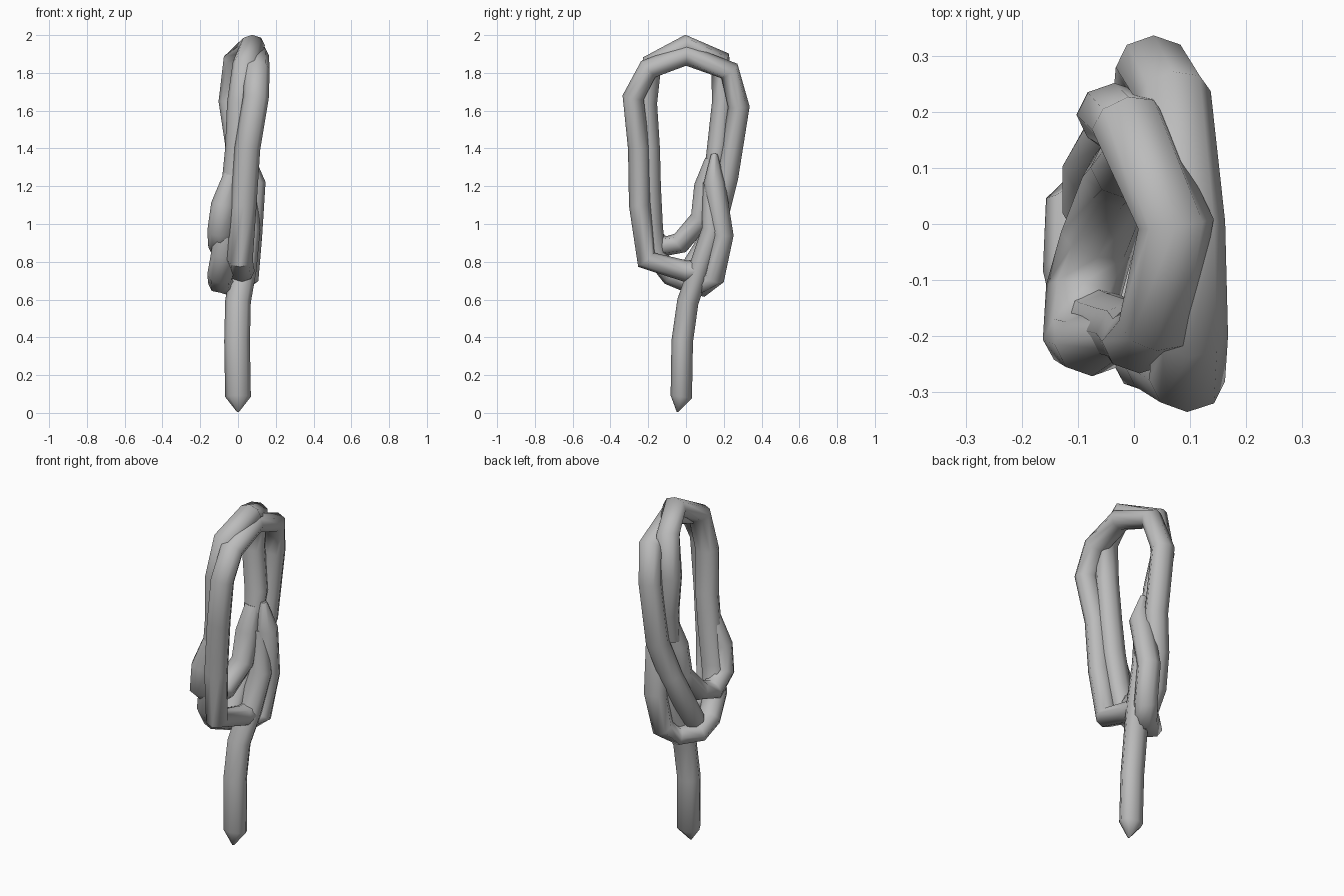
import bpy
import bmesh
from math import cos, sin, tau
from mathutils import Vector

cube = bpy.data.objects.get("Cube")
if cube:
    bpy.data.objects.remove(cube, do_unlink=True)

grey = bpy.data.materials.new("rope grey")
grey.use_nodes = True
colour = (0.5, 0.5, 0.5, 1)
grey.diffuse_color = colour
grey.node_tree.nodes["Principled BSDF"].inputs["Base Color"].default_value = colour

SIDES = 8
WIDTH, DEPTH = .068, .057


def rope(name, path, tips=(1, 1)):
    """Slightly flattened tube along a path; tips scales the two end rings."""
    points = [Vector(p) for p in path]
    last = len(points) - 1
    bm = bmesh.new()
    rings = []
    for i, centre in enumerate(points):
        before = (centre - points[max(i - 1, 0)]).normalized()
        after = (points[min(i + 1, last)] - centre).normalized()
        along = (before + after).normalized()
        # The wide axis of the section stays close to the x axis
        side = (Vector((1, 0, 0)) - along * along.x).normalized()
        normal = along.cross(side)
        size = tips[0] if i == 0 else tips[1] if i == last else 1
        rings.append([bm.verts.new(centre
                                   + side * (WIDTH * size * cos(tau * k / SIDES))
                                   + normal * (DEPTH * size * sin(tau * k / SIDES)))
                      for k in range(SIDES)])
    for low, high in zip(rings, rings[1:]):
        for k in range(SIDES):
            n = (k + 1) % SIDES
            bm.faces.new((low[k], low[n], high[n], high[k]))
    bm.faces.new(rings[0][::-1])
    bm.faces.new(rings[-1])
    bmesh.ops.recalc_face_normals(bm, faces=bm.faces)
    mesh = bpy.data.meshes.new(name)
    bm.to_mesh(mesh)
    bm.free()
    mesh.materials.append(grey)
    obj = bpy.data.objects.new(name, mesh)
    bpy.context.collection.objects.link(obj)
    bpy.ops.object.select_all(action="DESELECT")
    obj.select_set(True)
    bpy.context.view_layer.objects.active = obj
    bpy.ops.object.shade_smooth_by_angle(angle=1.0)


# Large loop, from the knot up the front, over the top and down the back
rope("outer_loop", [
    (.02, .06, .75), (.02, 0, .75), (.01, -.21, .81), (.03, -.245, 1.1),
    (.05, -.25, 1.4), (.095, -.28, 1.67), (.1, -.2, 1.82), (.095, 0, 1.895),
    (.07, .23, 1.81), (.035, .28, 1.62), (.03, .22, 1.25), (-.02, .17, 1.05),
    (-.06, .1, .88), (-.06, .02, .75)])

# Second loop, wrapped under the knot, up the front and over the top
rope("inner_loop", [
    (.06, .15, 1.37), (.078, .15, 1.22), (.06, .195, .94), (.045, .15, .72),
    (-.02, .085, .67), (-.095, .02, .69), (-.095, -.08, .73), (-.075, -.165, .84),
    (-.05, -.18, 1), (-.02, -.19, 1.2), (0, -.195, 1.4),
    (.01, -.21, 1.64), (.04, -.18, 1.85), (.075, 0, 1.945),
    (-.01, .18, 1.87), (-.035, .195, 1.65), (0, .17, 1.42), (0, .14, 1.25)],
    tips=(.3, .8))

# Crossing turn from the back, through the loops and up beside the front
rope("crossing_turn", [
    (0, .14, 1.34), (-.01, .1, 1.2), (-.025, .08, 1.03), (-.065, -.03, .9),
    (-.09, -.12, .88), (-.095, -.205, .96), (-.075, -.215, 1.1),
    (-.02, -.2, 1.3)], tips=(.7, .6))

# Loose end hanging straight down to a blunt point
rope("hanging_end", [
    (0, -.045, .005), (0, -.025, .085), (-.005, -.02, .38), (0, .01, .59),
    (.03, .07, .76), (.05, .14, .97), (.05, .13, 1.22)], tips=(.08, .7))
